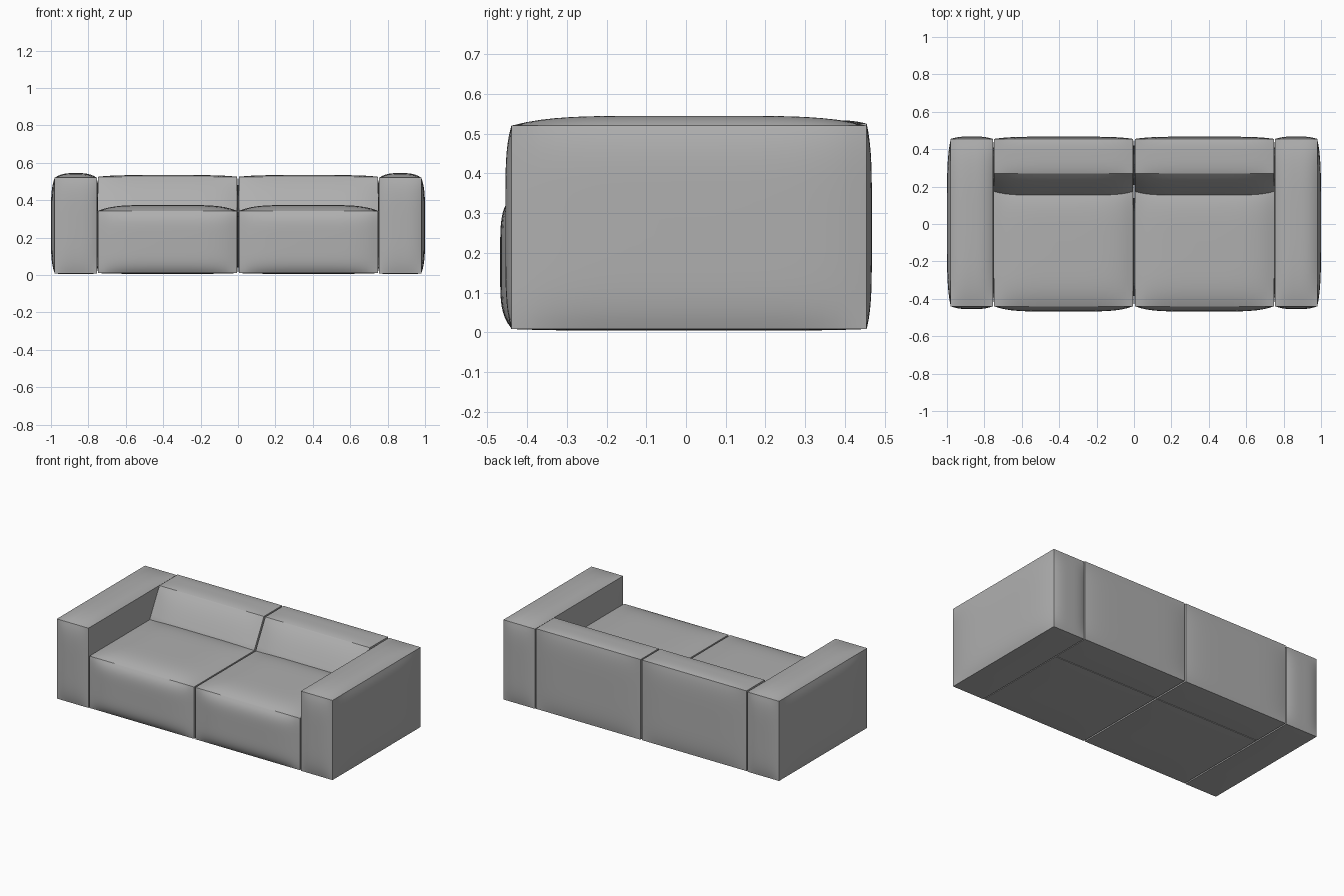
import bpy, bmesh

if "Cube" in bpy.data.objects:
    bpy.data.objects.remove(bpy.data.objects["Cube"])

# Mid grey upholstery
fabric = bpy.data.materials.new("grey_fabric")
fabric.diffuse_color = (0.43, 0.43, 0.43, 1)
fabric.use_nodes = True
fabric.node_tree.nodes["Principled BSDF"].inputs["Base Color"].default_value = fabric.diffuse_color


def lerp(a, b, t):
    return a + (b - a) * t


def cushion(name, lo, hi, bulge, front=None):
    """Box with sharp seams and domed faces.
    bulge = ((x-, x+), (y-, y+), (z-, z+)); front(z) overrides the front y."""
    bm = bmesh.new()
    bmesh.ops.create_cube(bm, size=2)
    bmesh.ops.subdivide_edges(bm, edges=bm.edges[:], cuts=23, use_grid_fill=True)

    # Seams along the twelve box edges stay sharp
    for f in bm.faces:
        f.smooth = True
    for e in bm.edges:
        shared = sum(abs(e.verts[0].co[i]) > 0.999 and abs(e.verts[1].co[i]) > 0.999
                     for i in range(3))
        e.smooth = shared < 2

    # Long sides get a wide flat middle, short sides a rounder dome
    power = [3 if hi[i] - lo[i] < 0.3 else 5 for i in range(3)]
    for v in bm.verts:
        c = v.co.copy()
        p = [lerp(lo[i], hi[i], (c[i] + 1) / 2) for i in range(3)]
        if front:
            p[1] = lerp(front(p[2]), hi[1], (c.y + 1) / 2)
        for i in range(3):
            if abs(c[i]) > 0.999:
                side = 1 if c[i] > 0 else -1
                puff = bulge[i][side > 0]
                for j in range(3):
                    if j != i:
                        puff *= 1 - min(abs(c[j]), 1) ** power[j]
                p[i] += side * puff
        v.co = p
    mesh = bpy.data.meshes.new(name)
    bm.to_mesh(mesh)
    bm.free()
    mesh.materials.append(fabric)
    obj = bpy.data.objects.new(name, mesh)
    bpy.context.collection.objects.link(obj)
    return obj


def back_front(z):
    # Backrest front: near vertical behind the seat, leaning back above it
    if z < 0.34:
        return lerp(0.20, 0.17, max(z - 0.01, 0) / 0.33)
    return lerp(0.17, 0.27, (z - 0.34) / 0.185)


for label, s in (("left", -1), ("right", 1)):
    def span(inner, outer):
        return (inner, outer) if s > 0 else (-outer, -inner)

    # Armrest
    x0, x1 = span(0.755, 0.98)
    bx = (0.006, 0.02) if s > 0 else (0.02, 0.006)
    cushion(label + "_arm", (x0, -0.44, 0.008), (x1, 0.455, 0.52),
            (bx, (0.015, 0.013), (0.004, 0.025)))

    # Seat block
    x0, x1 = span(0.005, 0.748)
    cushion(label + "_seat", (x0, -0.44, 0.01), (x1, 0.195, 0.343),
            ((0.006, 0.006), (0.028, 0.0), (0.004, 0.031)))

    # Backrest
    cushion(label + "_backrest", (x0, 0.20, 0.01), (x1, 0.455, 0.525),
            ((0.006, 0.006), (0.026, 0.012), (0.002, 0.009)), back_front)
